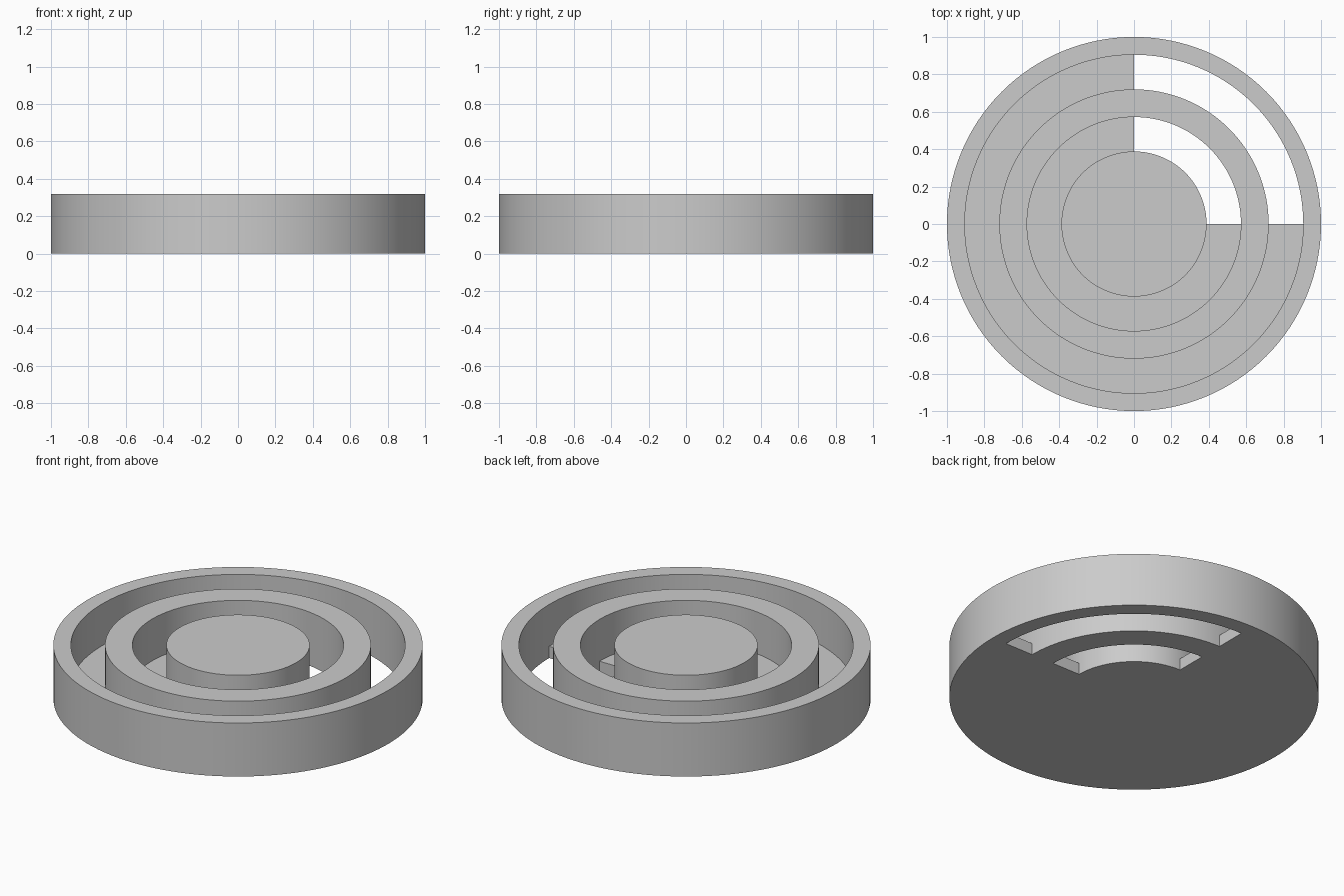
import bpy
import bmesh
from math import cos, sin, tau, radians

if "Cube" in bpy.data.objects:
    bpy.data.objects.remove(bpy.data.objects["Cube"], do_unlink=True)

SEGMENTS = 128
RADII = [0.388, 0.572, 0.72, 0.905, 1.0]   # hub, groove, ring, groove, rim
BOTTOM, FLOOR, TOP = 0.0, 0.07, 0.32
GROOVES = [(0, 1), (2, 3)]                 # inner and outer radius index
QUARTER = SEGMENTS // 4                    # slots open in this first quarter

grey = bpy.data.materials.new("plain grey")
grey.use_nodes = True
color = (0.6, 0.6, 0.6, 1)
grey.diffuse_color = color
grey.node_tree.nodes["Principled BSDF"].inputs["Base Color"].default_value = color

bm = bmesh.new()
verts = {}


def point(ring, z, step):
    """Shared vertex on one circle of the turned shape."""
    key = (ring, z, step % SEGMENTS)
    if key not in verts:
        a = tau * key[2] / SEGMENTS
        verts[key] = bm.verts.new((RADII[ring] * cos(a), RADII[ring] * sin(a), z))
    return verts[key]


def flat(inner, outer, z, step):
    bm.faces.new([point(inner, z, step), point(outer, z, step),
                  point(outer, z, step + 1), point(inner, z, step + 1)])


def wall(ring, low, high, step):
    bm.faces.new([point(ring, low, step), point(ring, low, step + 1),
                  point(ring, high, step + 1), point(ring, high, step)])


# Hub caps, above and below
for z in (BOTTOM, TOP):
    bm.faces.new([point(0, z, s) for s in range(SEGMENTS)])

for s in range(SEGMENTS):
    # Raised ring and outer rim
    for inner, outer in ((1, 2), (3, 4)):
        flat(inner, outer, TOP, s)
        flat(inner, outer, BOTTOM, s)
    wall(4, BOTTOM, TOP, s)
    # Groove sides, and either a floor or an open slot
    for inner, outer in GROOVES:
        for ring in (inner, outer):
            wall(ring, FLOOR, TOP, s)
            if s < QUARTER:
                wall(ring, BOTTOM, FLOOR, s)
        if s >= QUARTER:
            flat(inner, outer, FLOOR, s)
            flat(inner, outer, BOTTOM, s)

# End walls of the slots
for inner, outer in GROOVES:
    for s in (0, QUARTER):
        bm.faces.new([point(inner, BOTTOM, s), point(outer, BOTTOM, s),
                      point(outer, FLOOR, s), point(inner, FLOOR, s)])

bmesh.ops.recalc_face_normals(bm, faces=bm.faces[:])
mesh = bpy.data.meshes.new("ringed_disc")
bm.to_mesh(mesh)
bm.free()
mesh.materials.append(grey)

disc = bpy.data.objects.new("ringed_disc", mesh)
bpy.context.collection.objects.link(disc)
bpy.ops.object.select_all(action="DESELECT")
disc.select_set(True)
bpy.context.view_layer.objects.active = disc
bpy.ops.object.shade_smooth_by_angle(angle=radians(30))
